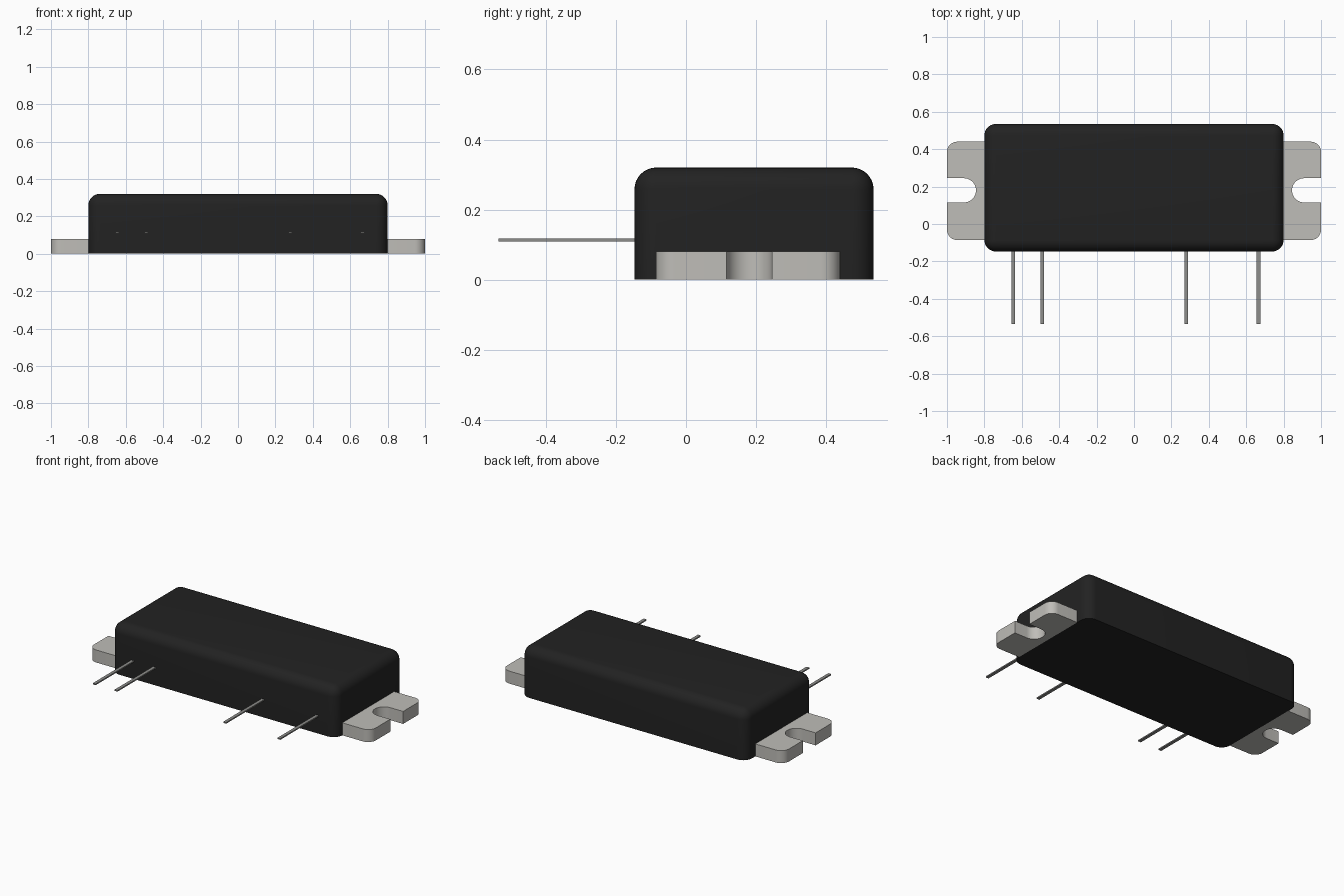
import bpy
import bmesh
from math import pi, cos, sin

cube = bpy.data.objects.get("Cube")
if cube:
    bpy.data.objects.remove(cube, do_unlink=True)


def material(name, color):
    m = bpy.data.materials.new(name)
    m.use_nodes = True
    m.diffuse_color = (*color, 1)
    m.node_tree.nodes["Principled BSDF"].inputs["Base Color"].default_value = (*color, 1)
    return m


black = material("black plastic", (0.016, 0.016, 0.016))
silver = material("light metal", (0.52, 0.51, 0.48))
lead = material("grey lead", (0.27, 0.27, 0.26))


def finish(name, bm, mat):
    bmesh.ops.recalc_face_normals(bm, faces=bm.faces)
    mesh = bpy.data.meshes.new(name)
    bm.to_mesh(mesh)
    bm.free()
    mesh.materials.append(mat)
    obj = bpy.data.objects.new(name, mesh)
    bpy.context.collection.objects.link(obj)
    bpy.ops.object.select_all(action='DESELECT')
    obj.select_set(True)
    bpy.context.view_layer.objects.active = obj
    bpy.ops.object.shade_smooth_by_angle(angle=pi / 6)
    return obj


def box(lo, hi):
    bm = bmesh.new()
    bmesh.ops.create_cube(bm, size=1)
    for v in bm.verts:
        v.co = [b if c > 0 else a for a, b, c in zip(lo, hi, v.co)]
    return bm


def arc(cx, cy, r, start, end, steps=10):
    angles = [start + (end - start) * i / steps for i in range(steps + 1)]
    return [(cx + r * cos(a), cy + r * sin(a)) for a in angles]


# Body: block rounded on every edge except around the base
bm = box((-0.8, -0.147, 0), (0.8, 0.535, 0.32))
edges = [e for e in bm.edges if max(v.co.z for v in e.verts) > 0.1]
bmesh.ops.bevel(bm, geom=edges, offset=0.062, offset_type='OFFSET',
                segments=8, profile=0.5, affect='EDGES')
finish("body", bm, black)

# Mounting tabs: rounded outer corners and an open round-ended slot
y0, y1, mid, r, slot_r = -0.086, 0.44, 0.18, 0.055, 0.065
outline = [(0.8, y0)]
outline += arc(1 - r, y0 + r, r, -pi / 2, 0)
outline += [(1, mid - slot_r)]
outline += arc(0.845 + slot_r, mid, slot_r, -pi / 2, -3 * pi / 2, 20)
outline += [(1, mid + slot_r)]
outline += arc(1 - r, y1 - r, r, 0, pi / 2)
outline += [(0.8, y1)]

for side, name in ((1, "left_mounting_tab"), (-1, "right_mounting_tab")):
    bm = bmesh.new()
    face = bm.faces.new([bm.verts.new((side * x, y, 0)) for x, y in outline])
    ext = bmesh.ops.extrude_face_region(bm, geom=[face], use_keep_orig=True)
    for v in ext["geom"]:
        if isinstance(v, bmesh.types.BMVert):
            v.co.z = 0.08
    finish(name, bm, silver)

# Flat leads leaving the front of the body
for i, x in enumerate((-0.645, -0.49, 0.28, 0.665)):
    bm = box((x - 0.01, -0.535, 0.109), (x + 0.01, -0.13, 0.117))
    finish(f"lead_{i + 1}", bm, lead)
